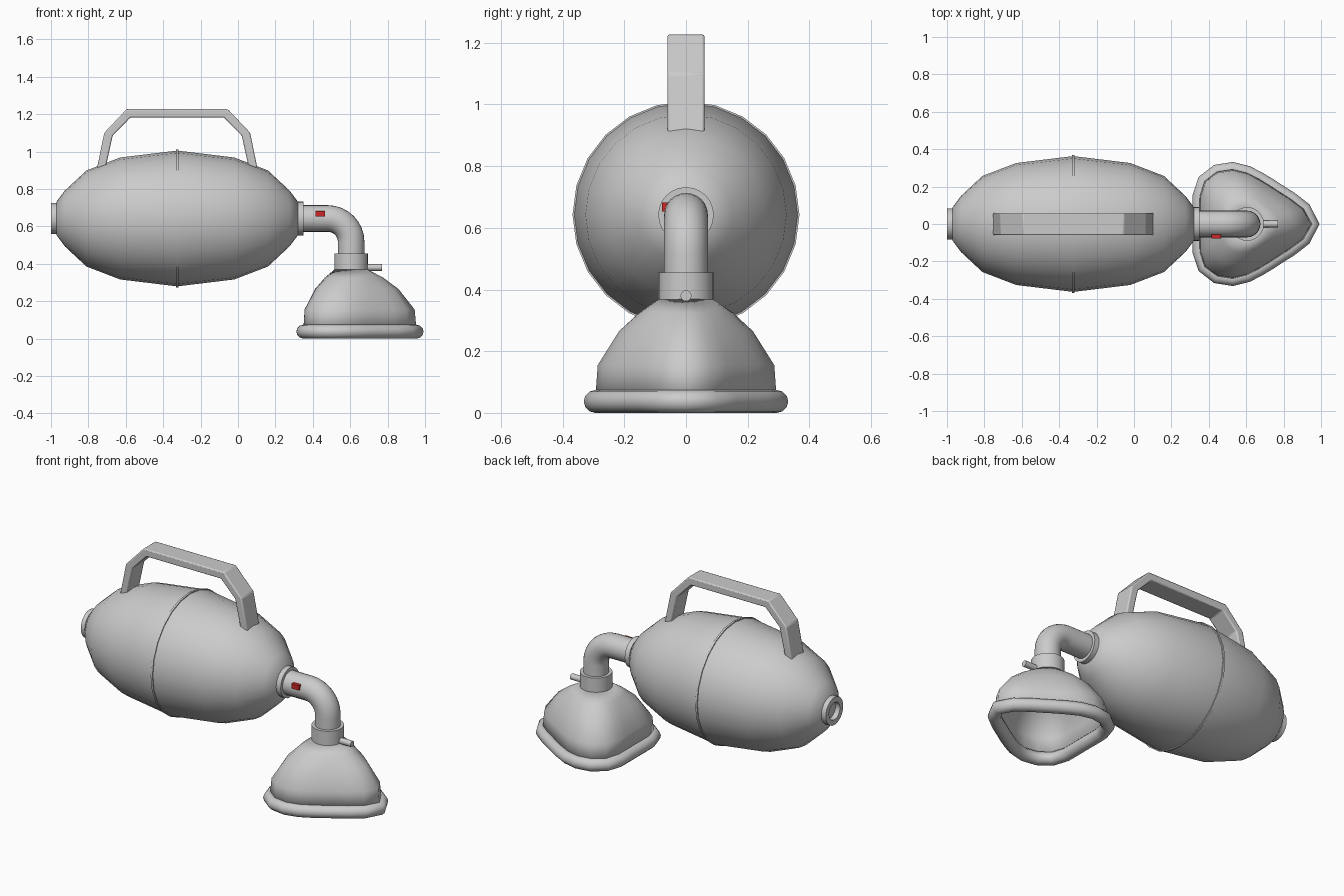
import bpy, bmesh, math
from mathutils import Vector

if "Cube" in bpy.data.objects:
    bpy.data.objects.remove(bpy.data.objects["Cube"])

AXIS_Z = 0.642          # height of bag axis
MASK_X = 0.605          # centre of mask and outlet


def finish(name, bm, angle=40, closed=True):
    if closed:
        bmesh.ops.recalc_face_normals(bm, faces=bm.faces)
    me = bpy.data.meshes.new(name)
    bm.to_mesh(me)
    bm.free()
    ob = bpy.data.objects.new(name, me)
    bpy.context.collection.objects.link(ob)
    bpy.ops.object.select_all(action='DESELECT')
    bpy.context.view_layer.objects.active = ob
    ob.select_set(True)
    bpy.ops.object.shade_smooth_by_angle(angle=math.radians(angle))
    return ob


def loft(name, rings, caps=True, cyclic=False, angle=40):
    """Skin a list of equal-length point rings."""
    bm = bmesh.new()
    vs = [[bm.verts.new(p) for p in r] for r in rings]
    pairs = list(zip(vs, vs[1:])) + ([(vs[-1], vs[0])] if cyclic else [])
    for a, b in pairs:
        n = len(a)
        for i in range(n):
            j = (i + 1) % n
            bm.faces.new((a[i], a[j], b[j], b[i]))
    if caps and not cyclic:
        bm.faces.new(vs[0])
        bm.faces.new(vs[-1])
    return finish(name, bm, angle)


def ring(c, u, v, r, n):
    c, u, v = Vector(c), Vector(u), Vector(v)
    return [c + r * (math.cos(2 * math.pi * i / n) * u + math.sin(2 * math.pi * i / n) * v)
            for i in range(n)]


def lathe_x(name, profile, n=24, z=AXIS_Z, **kw):
    return loft(name, [ring((x, 0, z), (0, 1, 0), (0, 0, 1), r, n) for x, r in profile], **kw)


# Squeeze bag, symmetric about its seam
half = [(0.645, 0.09), (0.60, 0.15), (0.485, 0.257), (0.305, 0.326)]
cx = -0.325
lathe_x("squeeze_bag", [(cx - d, r) for d, r in half] + [(cx, 0.363)]
        + [(cx + d, r) for d, r in reversed(half)], angle=60)
lathe_x("bag_seam", [(cx - 0.006, 0.34), (cx - 0.006, 0.368), (cx + 0.006, 0.368), (cx + 0.006, 0.34)],
        caps=False, cyclic=True)

# End collars
lathe_x("inlet_collar", [(-0.96, 0.084), (-1.0, 0.084), (-1.0, 0.052), (-0.96, 0.052)],
        caps=False, cyclic=True)
lathe_x("outlet_collar", [(0.315, 0.09), (0.35, 0.09)])

# Elbow pipe
bend = 0.125
rings = [ring((0.31, 0, AXIS_Z), (0, 1, 0), (0, 0, 1), 0.071, 24)]
for i in range(9):
    a = math.radians(90 - 90 * i / 8)
    d = Vector((math.cos(a), 0, math.sin(a)))
    c = Vector((MASK_X - bend, 0, AXIS_Z - bend)) + bend * d
    rings.append(ring(c, (0, 1, 0), d, 0.071, 24))
rings.append(ring((MASK_X, 0, 0.40), (0, 1, 0), (1, 0, 0), 0.071, 24))
loft("elbow_pipe", rings)

# Mask collar and side port
loft("mask_collar", [ring((MASK_X, 0, z), (1, 0, 0), (0, 1, 0), 0.09, 24) for z in (0.35, 0.455)])
lathe_x("side_port", [(0.67, 0.018), (0.77, 0.018)], n=12, z=0.38)

# Mask outline: three-lobed, radii every 15 degrees, mirrored
rad = [0.35, 0.315, 0.27, 0.245, 0.24, 0.25, 0.275, 0.305, 0.325, 0.325, 0.295, 0.265, 0.255]
rad = rad + rad[-2:0:-1]
dirs = [Vector((math.cos(math.radians(15 * i)), math.sin(math.radians(15 * i)), 0)) for i in range(24)]
mid = Vector((MASK_X, 0, 0))

# Hollow mask dome, blending from the outline to the round neck
levels = [(0.04, 0.0), (0.155, 0.04), (0.265, 0.37), (0.325, 0.68), (0.37, 1.0)]
dome = loft("mask_dome", [[mid + d * (r + (0.088 - r) * t) + Vector((0, 0, z)) for d, r in zip(dirs, rad)]
                          for z, t in levels], caps=False, angle=60)
sol = dome.modifiers.new("wall", 'SOLIDIFY')
sol.thickness = 0.008
sol.offset = -1

# Soft cushion around the mask rim
path = [mid + d * r + Vector((0, 0, 0.037)) for d, r in zip(dirs, rad)]
rings = []
for i, p in enumerate(path):
    t = (path[(i + 1) % 24] - path[i - 1]).normalized()
    rings.append(ring(p, (t.y, -t.x, 0), (0, 0, 1), 0.037, 12))
loft("mask_cushion", rings, cyclic=True, angle=60)

# Carry handle: bent strip
outer = [(-0.435, 0.88), (-0.39, 1.10), (-0.27, 1.227)]
inner = [(-0.39, 0.88), (-0.345, 1.085), (-0.25, 1.182)]
full = lambda s: s + [(-x, z) for x, z in reversed(s)]
handle = loft("carry_handle", [[(cx + o[0], -0.06, o[1]), (cx + o[0], 0.06, o[1]),
                                (cx + i[0], 0.06, i[1]), (cx + i[0], -0.06, i[1])]
                               for o, i in zip(full(outer), full(inner))], angle=30)
bev = handle.modifiers.new("soft_edges", 'BEVEL')
bev.width = 0.007
bev.segments = 2

# Red valve button
bm = bmesh.new()
bmesh.ops.create_cube(bm, size=1)
bmesh.ops.scale(bm, verts=bm.verts, vec=(0.05, 0.022, 0.03))
bmesh.ops.translate(bm, verts=bm.verts, vec=(0.44, -0.067, 0.668))
button = finish("valve_button", bm)
red = bpy.data.materials.new("red")
red.diffuse_color = (0.6, 0.02, 0.02, 1)
red.use_nodes = True
red.node_tree.nodes["Principled BSDF"].inputs["Base Color"].default_value = red.diffuse_color
button.data.materials.append(red)
